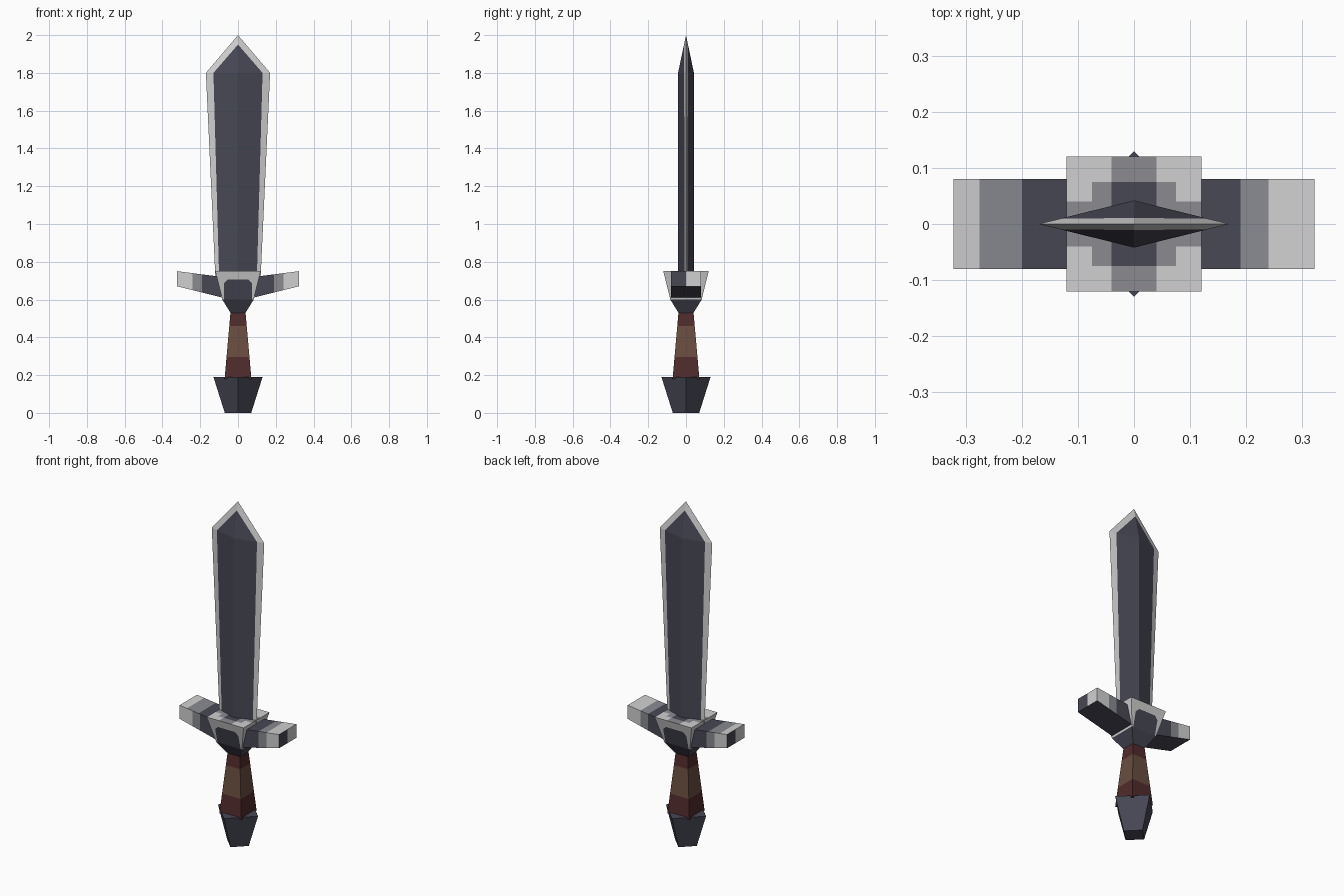
import bpy, bmesh
from mathutils import Vector

if "Cube" in bpy.data.objects:
    bpy.data.objects.remove(bpy.data.objects["Cube"])


def material(name, srgb):
    """Flat material from a display colour, stored as linear."""
    col = [(c / 255) ** 2.2 for c in srgb] + [1]
    m = bpy.data.materials.new(name)
    m.use_nodes = True
    m.diffuse_color = col
    bsdf = m.node_tree.nodes["Principled BSDF"]
    bsdf.inputs["Base Color"].default_value = col
    bsdf.inputs["Roughness"].default_value = 0.8
    return m


DARK, GREY, LIGHT, BROWN, RED = range(5)
MATERIALS = [
    material("dark steel", (73, 73, 86)),
    material("mid grey steel", (136, 137, 143)),
    material("pale steel", (207, 207, 207)),
    material("brown leather", (105, 78, 66)),
    material("dark red leather", (82, 47, 48)),
]


def finish(name, bm, rule):
    """Turn a bmesh into an object, colouring each face by a rule."""
    bmesh.ops.recalc_face_normals(bm, faces=bm.faces)
    for f in bm.faces:
        f.material_index = rule(f.calc_center_median(), f.normal)
    mesh = bpy.data.meshes.new(name)
    bm.to_mesh(mesh)
    bm.free()
    for m in MATERIALS:
        mesh.materials.append(m)
    obj = bpy.data.objects.new(name, mesh)
    bpy.context.collection.objects.link(obj)
    return obj


def cut(bm, point, normal):
    bmesh.ops.bisect_plane(bm, geom=bm.verts[:] + bm.edges[:] + bm.faces[:],
                           plane_co=Vector(point), plane_no=Vector(normal))


def loft(rings):
    """Closed solid through matching rings of points."""
    bm = bmesh.new()
    loops = [[bm.verts.new(p) for p in ring] for ring in rings]
    n = len(loops[0])
    for a, b in zip(loops, loops[1:]):
        for i in range(n):
            j = (i + 1) % n
            bm.faces.new((a[i], a[j], b[j], b[i]))
    bm.faces.new(loops[0][::-1])
    bm.faces.new(loops[-1])
    return bm


def square(z, r):
    return [(-r, -r, z), (r, -r, z), (r, r, z), (-r, r, z)]


def diamond(z, r):
    return [(0, -r, z), (r, 0, z), (0, r, z), (-r, 0, z)]


# Pommel: tapered, corners towards front, back and sides
finish("pommel", loft([diamond(0, 0.07), diamond(0.19, 0.13)]), lambda c, n: DARK)

# Grip with a red band at each end
grip = loft([square(0.18, 0.071), square(0.53, 0.04)])
for z in (0.295, 0.46):
    cut(grip, (0, 0, z), (0, 0, 1))
finish("grip", grip, lambda c, n: BROWN if 0.295 < c.z < 0.46 else RED)

# Collar under the guard
finish("collar", loft([square(0.53, 0.04), square(0.6, 0.083)]), lambda c, n: DARK)

# Guard block: dark front and back panels, stepped pattern on top
block = loft([square(0.6, 0.083), square(0.75, 0.12)])
for s in (-1, 1):
    for d in (0.04, 0.075):
        cut(block, (s * d, 0, 0), (1, 0, 0))
        cut(block, (0, s * d, 0), (0, 1, 0))
    cut(block, (s * 0.075, 0, 0.685), (s, 0, 1))
cut(block, (0, 0, 0.705), (0, 0, 1))


def block_rule(c, n):
    x, y = abs(c.x), abs(c.y)
    if n.z > 0.9:
        if x < 0.04:
            return DARK if y < 0.075 else GREY
        if x < 0.075:
            return GREY if y < 0.075 else LIGHT
        return GREY if y < 0.04 else LIGHT
    if n.z < -0.9:
        return DARK
    panel = x < 0.075 and c.z < 0.705 and x + c.z < 0.76
    return DARK if abs(n.y) > 0.5 and panel else LIGHT


finish("guard_block", block, block_rule)


# Guard arms: dark at the root, fading to pale at the ends
def arm_rule(c, n):
    x = abs(c.x)
    if n.z < -0.5:
        return DARK
    if abs(n.x) > 0.9:
        return DARK if c.y * c.x < 0 else LIGHT
    near, far = (0.2, 0.275) if n.z > 0.9 and c.x < 0 else (0.19, 0.24)
    return DARK if x < near else GREY if x < far else LIGHT


for name, s in (("guard_arm_left", 1), ("guard_arm_right", -1)):
    arm = loft([[(s * x, -0.08, lo), (s * x, 0.08, lo), (s * x, 0.08, hi), (s * x, -0.08, hi)]
                for x, lo, hi in ((0.06, 0.605, 0.717), (0.322, 0.67, 0.75))])
    for x in (0.19, 0.2, 0.24, 0.275):
        cut(arm, (s * x, 0, 0), (1, 0, 0))
    cut(arm, (0, 0, 0), (0, 1, 0))
    finish(name, arm, arm_rule)

# Blade: diamond section with pale cutting edges and a pointed tip
T = 0.042
blade = bmesh.new()
tip = blade.verts.new((0, 0, 2))
pale = set()


def blade_face(verts, is_edge):
    f = blade.faces.new(verts)
    if is_edge:
        pale.add(f)


for sx in (-1, 1):
    for sy in (-1, 1):
        rows = []
        for z, w, s in ((0.72, 0.12, 0.1), (1.8, 0.17, 0.13)):
            rows.append([blade.verts.new(p) for p in (
                (0, sy * T, z), (sx * s, sy * T * (1 - s / w), z), (sx * w, 0, z))])
        (r0, s0, e0), (r1, s1, e1) = rows
        apex = blade.verts.new((0, sy * T * 0.25, 1.95))
        blade_face((r0, s0, s1, r1), False)
        blade_face((s0, e0, e1, s1), True)
        blade_face((r1, s1, apex), False)
        blade_face((s1, e1, tip, apex), True)
bmesh.ops.remove_doubles(blade, verts=blade.verts, dist=0.0005)
bmesh.ops.holes_fill(blade, edges=[e for e in blade.edges if e.is_boundary], sides=0)


def blade_rule(c, n):
    # pale where the face centre lies near the cutting edge or the tip outline
    if n.z < -0.9:
        return DARK
    if c.z < 1.8:
        return LIGHT if abs(c.x) > 0.09 else DARK
    return LIGHT if abs(c.x) > 0.06 else DARK


finish("blade", blade, blade_rule)
